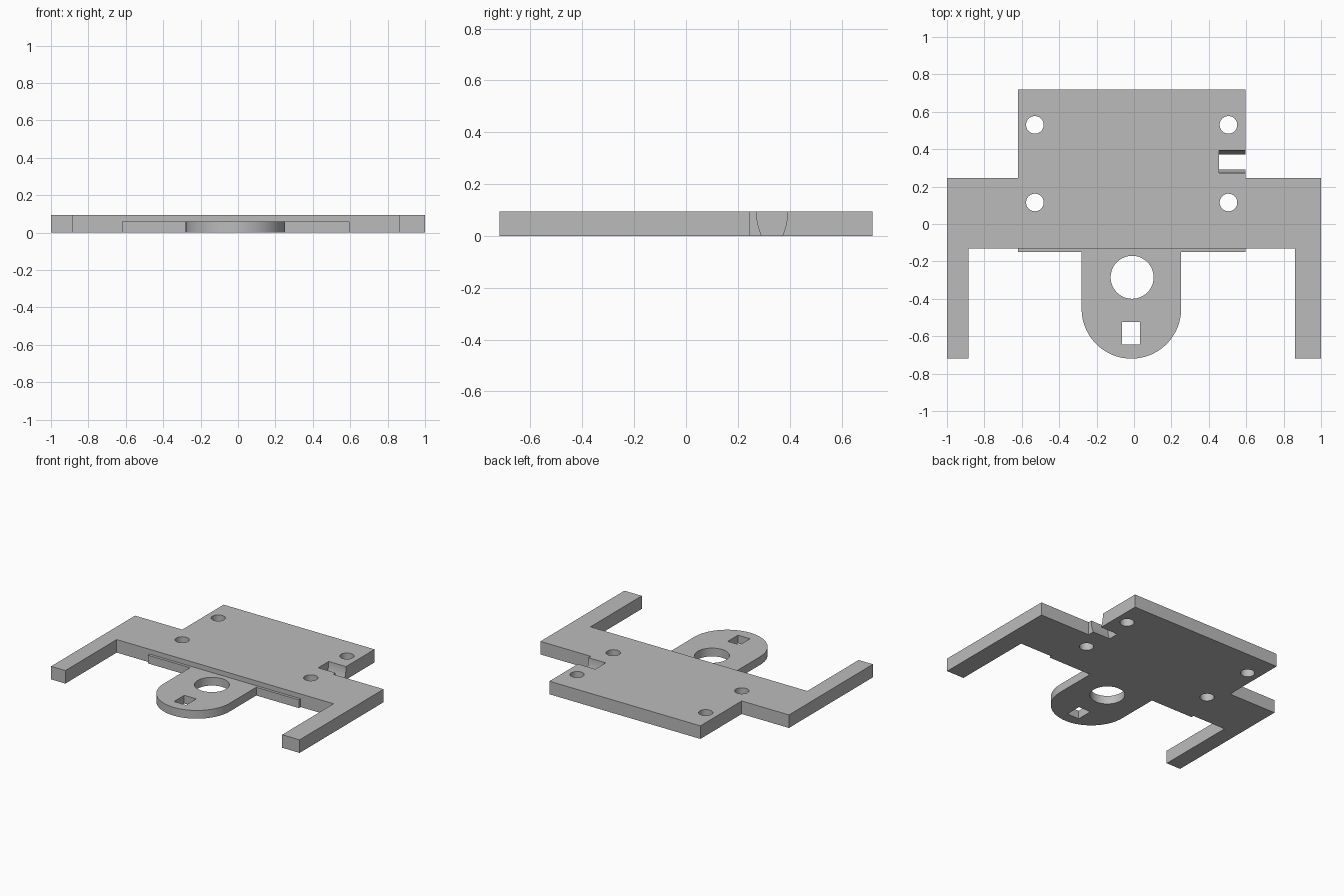
import bpy
import bmesh
import math

if "Cube" in bpy.data.objects:
    bpy.data.objects.remove(bpy.data.objects["Cube"], do_unlink=True)

PLATE_TOP, TAB_TOP = 0.095, 0.06
LEFT, RIGHT, STEP = -0.62, 0.595, -0.13

grey = bpy.data.materials.new("plain grey")
grey.use_nodes = True
colour = (0.5, 0.5, 0.5, 1)
grey.diffuse_color = colour
grey.node_tree.nodes["Principled BSDF"].inputs["Base Color"].default_value = colour


def prism(name, base, offset):
    """Extrude a closed outline of 3D points along an offset."""
    bm = bmesh.new()
    face = bm.faces.new([bm.verts.new(p) for p in base])
    grown = bmesh.ops.extrude_face_region(bm, geom=[face])["geom"]
    bmesh.ops.translate(bm, vec=offset,
                        verts=[v for v in grown if isinstance(v, bmesh.types.BMVert)])
    bmesh.ops.recalc_face_normals(bm, faces=bm.faces)
    mesh = bpy.data.meshes.new(name)
    bm.to_mesh(mesh)
    bm.free()
    mesh.materials.append(grey)
    obj = bpy.data.objects.new(name, mesh)
    bpy.context.collection.objects.link(obj)
    return obj


def slab(name, outline, bottom, top):
    return prism(name, [(x, y, bottom) for x, y in outline], (0, 0, top - bottom))


def arc(cx, cy, r, start, end, steps):
    angles = [math.radians(start + (end - start) * i / steps) for i in range(steps + 1)]
    return [(cx + r * math.cos(a), cy + r * math.sin(a)) for a in angles]


def cut(target, cutter):
    cutter.hide_render = True
    cutter.hide_viewport = True
    cutter.display_type = 'WIRE'
    mod = target.modifiers.new(cutter.name, 'BOOLEAN')
    mod.operation = 'DIFFERENCE'
    mod.solver = 'EXACT'
    mod.object = cutter


def round_hole(target, name, x, y, r):
    cut(target, slab(name, arc(x, y, r, 0, 360, 48)[:-1], -0.1, 0.2))


# Main plate with side shoulders and two forward arms
plate = slab("main_plate", [
    (LEFT, 0.72), (LEFT, 0.245), (-1, 0.245), (-1, -0.72), (-0.885, -0.72),
    (-0.885, STEP), (0.86, STEP), (0.86, -0.72), (1, -0.72), (1, 0.245),
    (RIGHT, 0.245), (RIGHT, 0.72)], 0, PLATE_TOP)

# Four screw holes
for x in (-0.53, 0.505):
    for y in (0.115, 0.53):
        round_hole(plate, "screw_hole_cutter", x, y, 0.047)

# Side notch, with walls that curve inward toward the bottom
heights = [-0.02 + 0.115 * i / 8 for i in range(9)] + [0.2]
wall = [(0.06 - 0.02 * max(0, 1 - z / PLATE_TOP) ** 2, z) for z in heights]
notch = [(0.455, 0.332 + w, z) for w, z in wall]
notch += [(0.455, 0.332 - w, z) for w, z in reversed(wall)]
cut(plate, prism("notch_cutter", notch, (0.2, 0, 0)))

# Thin front lip and rounded tab
tab = slab("front_tab", [(RIGHT, STEP), (LEFT, STEP), (LEFT, -0.15), (-0.28, -0.15)]
           + arc(-0.014, -0.454, 0.266, 180, 360, 40)
           + [(0.252, -0.15), (RIGHT, -0.15)], 0, TAB_TOP)
round_hole(tab, "tab_hole_cutter", -0.01, -0.285, 0.115)
cut(tab, slab("tab_slot_cutter",
              [(-0.065, -0.643), (0.032, -0.643), (0.032, -0.525), (-0.065, -0.525)],
              -0.1, 0.2))

# Smooth round walls while keeping the hard edges
for obj in (plate, tab):
    bpy.ops.object.select_all(action='DESELECT')
    obj.select_set(True)
    bpy.context.view_layer.objects.active = obj
    for mod in list(obj.modifiers):
        bpy.ops.object.modifier_apply(modifier=mod.name)
    bpy.ops.object.shade_smooth_by_angle(angle=math.radians(30))

# Remove the spent cutters
for obj in [o for o in bpy.data.objects if "_cutter" in o.name]:
    bpy.data.objects.remove(obj, do_unlink=True)
